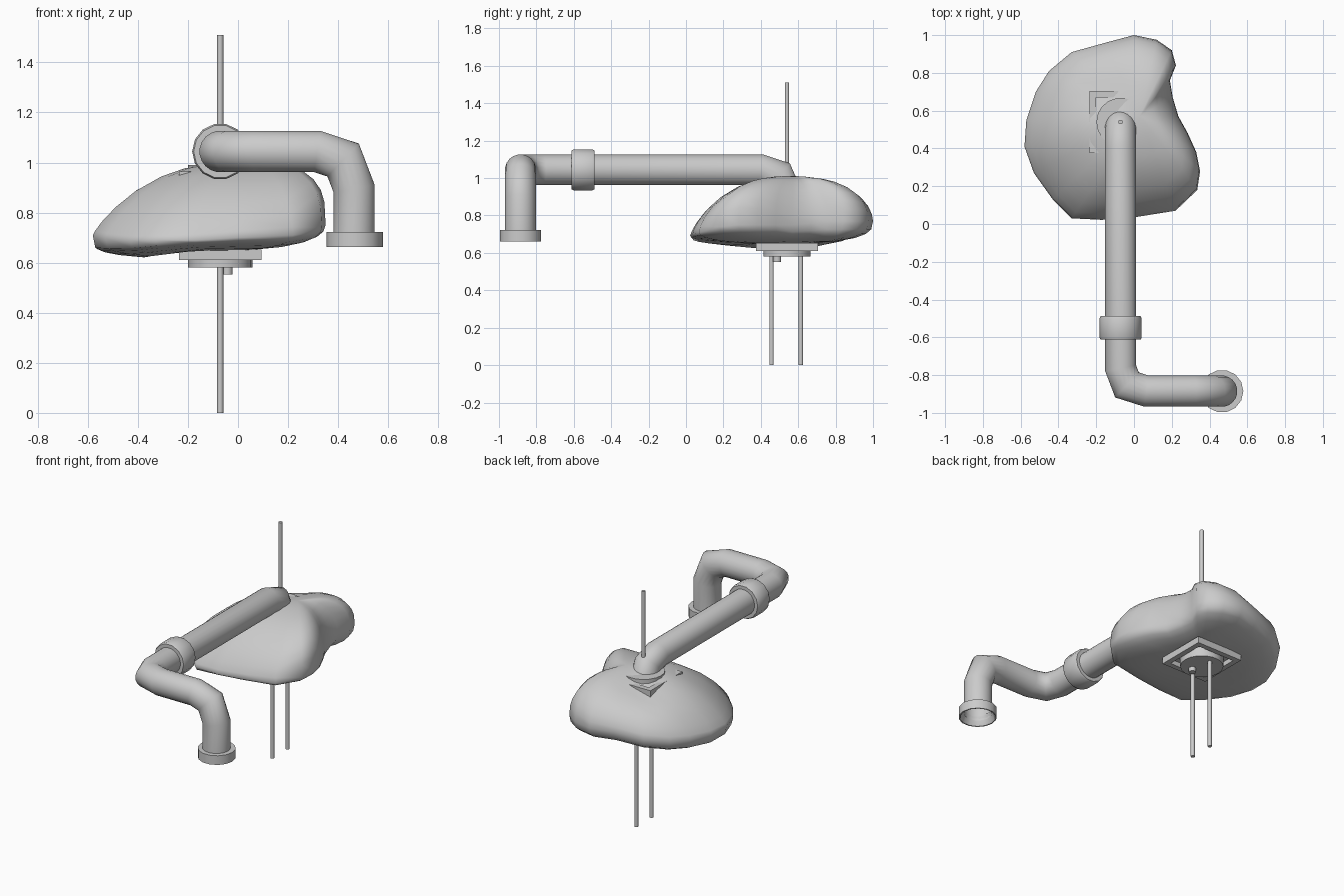
import bpy, bmesh
from math import sin, cos, pi, radians, exp
from mathutils import Vector, Matrix

if "Cube" in bpy.data.objects:
    bpy.data.objects.remove(bpy.data.objects["Cube"])


def finish(name, bm, angle=40):
    bmesh.ops.recalc_face_normals(bm, faces=bm.faces[:])
    me = bpy.data.meshes.new(name)
    bm.to_mesh(me)
    bm.free()
    ob = bpy.data.objects.new(name, me)
    bpy.context.collection.objects.link(ob)
    bpy.ops.object.select_all(action='DESELECT')
    ob.select_set(True)
    bpy.context.view_layer.objects.active = ob
    bpy.ops.object.shade_smooth_by_angle(angle=radians(angle))
    return ob


def bridge(bm, a, b):
    n = len(a)
    for i in range(n):
        bm.faces.new((a[i], a[(i + 1) % n], b[(i + 1) % n], b[i]))


def lathe(name, profile, loc, axis='Z', sides=16, closed=False):
    """Revolve (radius, height) pairs; ends are capped unless the profile is closed."""
    bm = bmesh.new()
    rot = Matrix.Rotation(radians(-90), 3, 'X') if axis == 'Y' else Matrix.Identity(3)
    rings = [[bm.verts.new(rot @ Vector((r * cos(2 * pi * i / sides), r * sin(2 * pi * i / sides), h))
                           + Vector(loc)) for i in range(sides)] for r, h in profile]
    for a, b in zip(rings, rings[1:]):
        bridge(bm, a, b)
    if closed:
        bridge(bm, rings[-1], rings[0])
    else:
        bm.faces.new(rings[0])
        bm.faces.new(rings[-1])
    return finish(name, bm)


def sweep(name, path, radius, sides=20):
    """Round tube along a path with mitred corners, open at both ends."""
    bm = bmesh.new()
    p = [Vector(c) for c in path]
    d = [(b - a).normalized() for a, b in zip(p, p[1:])]
    u = d[0].orthogonal().normalized()
    v = d[0].cross(u)
    ring = [bm.verts.new(p[0] + radius * (u * cos(2 * pi * i / sides) + v * sin(2 * pi * i / sides)))
            for i in range(sides)]
    for k in range(1, len(p)):
        nrm = (d[k - 1] + d[min(k, len(d) - 1)]).normalized()
        new = []
        for w in ring:
            t = (p[k] - w.co).dot(nrm) / d[k - 1].dot(nrm)
            new.append(bm.verts.new(w.co + d[k - 1] * t))
        bridge(bm, ring, new)
        ring = new
    return finish(name, bm, 60)


# Rock: outline points as x, y, rim height, roundness of the upper side
outline = [(0.0, 1.0, .77, .55), (.12, .975, .77, .45), (.20, .92, .77, .4), (.222, .84, .77, .38),
           (.19, .76, .77, .5), (.205, .67, .76, .6), (.235, .57, .75, .5), (.285, .48, .75, .4),
           (.33, .38, .75, .33), (.35, .28, .75, .31), (.335, .18, .74, .36), (.22, .07, .71, .65),
           (.0, .035, .70, .72), (-.17, .022, .69, .76), (-.33, .03, .69, .82), (-.43, .13, .69, .85),
           (-.53, .27, .70, .85), (-.58, .41, .71, .85), (-.57, .55, .71, .8), (-.52, .70, .72, .75),
           (-.45, .81, .73, .7), (-.33, .91, .75, .65), (-.15, .96, .77, .6)]
top_c, bot_c = Vector((.03, .57, 1.012)), Vector((-.08, .52, .648))
bm = bmesh.new()
rings = []
for side, s in [(-1, .3), (-1, .6), (-1, .8), (-1, .92), (-1, .98), (0, 1),
                (1, .985), (1, .94), (1, .85), (1, .72), (1, .55), (1, .4), (1, .2)]:
    ring = []
    for x, y, z, q in outline:
        c = top_c if side > 0 else bot_c
        e = q if side > 0 else (.33 if y > .5 else .45)
        px, py = c.x + (x - c.x) * s, c.y + (y - c.y) * s
        pz = z + (c.z - z) * (1 - s ** 2.3) ** e
        if side < 0:    # underside sags at the left
            pz -= .035 * max(0, -x - .2) / .38 * (s > .5)
        else:           # hollow around the upper frame corner
            pz -= .045 * side * exp(-((px + .17) ** 2 + (py - .72) ** 2) / .02)
        ring.append(bm.verts.new((px, py, pz)))
    rings.append(ring)
for a, b in zip(rings, rings[1:]):
    bridge(bm, a, b)
for c, ring in ((bot_c, rings[0]), (top_c, rings[-1])):
    m = bm.verts.new(c)
    for i in range(len(ring)):
        bm.faces.new((ring[i], ring[(i + 1) % len(ring)], m))
finish("rock_body", bm, 60)

# Pipe: rear elbow down into the rock, long run, side elbow, drop
X, Y, Z, EX = -.071, .54, 1.044, .466
sweep("pipe", [(X, Y, .88), (X, Y - .005, .92), (X, .495, 1.012), (X, .40, Z),
               (X, -.763, Z), (-.037, -.852, Z), (.067, -.885, Z),
               (.317, -.885, Z), (.42, -.885, 1.01), (EX - .002, -.885, .895), (EX - .002, -.885, .69)], .083)

# Collars on the pipe and at the open outlet
lathe("pipe_collar", [(.083, -.062), (.106, -.062), (.112, -.05), (.112, .05), (.106, .062), (.083, .062)],
      (X, -.55, Z), 'Y', 14)
lathe("outlet_collar", [(.08, .06), (.113, .06), (.113, 0), (.106, 0), (.08, .05)],
      (EX, -.885, .662), 'Z', 14, closed=True)


def square_frame(name, z0, z1, plate_z):
    """Square rim around a thin plate."""
    bm = bmesh.new()
    h, t = .165, .034
    loops = []
    for r, z in ((h, z0), (h, z1), (h - t, z1), (h - t, z0)):
        loops.append([bm.verts.new((X + a * r, Y + b * r, z))
                      for a, b in ((-1, -1), (1, -1), (1, 1), (-1, 1))])
    for a, b in zip(loops, loops[1:] + loops[:1]):
        bridge(bm, a, b)
    bmesh.ops.create_cube(bm, size=1, matrix=Matrix.Translation((X, Y, plate_z))
                          @ Matrix.Diagonal((.28, .28, .01, 1)))
    return finish(name, bm, 20)


# Mounting frames and discs above and below the rock
square_frame("lower_frame", .61, .652, .646)
square_frame("upper_frame", .922, .964, .928)
lathe("lower_disc", [(.128, .58), (.128, .615), (.128, .65)], (X, Y, 0), 'Z', 18)
lathe("upper_disc", [(.128, .93), (.128, .99)], (X, Y, 0), 'Z', 18)
lathe("drain_nub", [(.022, .552), (.022, .60)], (-.043, .487, 0), 'Z', 10)

# Thin rods
for name, y, z0, z1 in (("top_rod", .54, .95, 1.51), ("front_rod", .457, 0, .62), ("back_rod", .614, 0, .62)):
    lathe(name, [(.0125, z0), (.0125, z1)], (X, y, 0), 'Z', 10)
